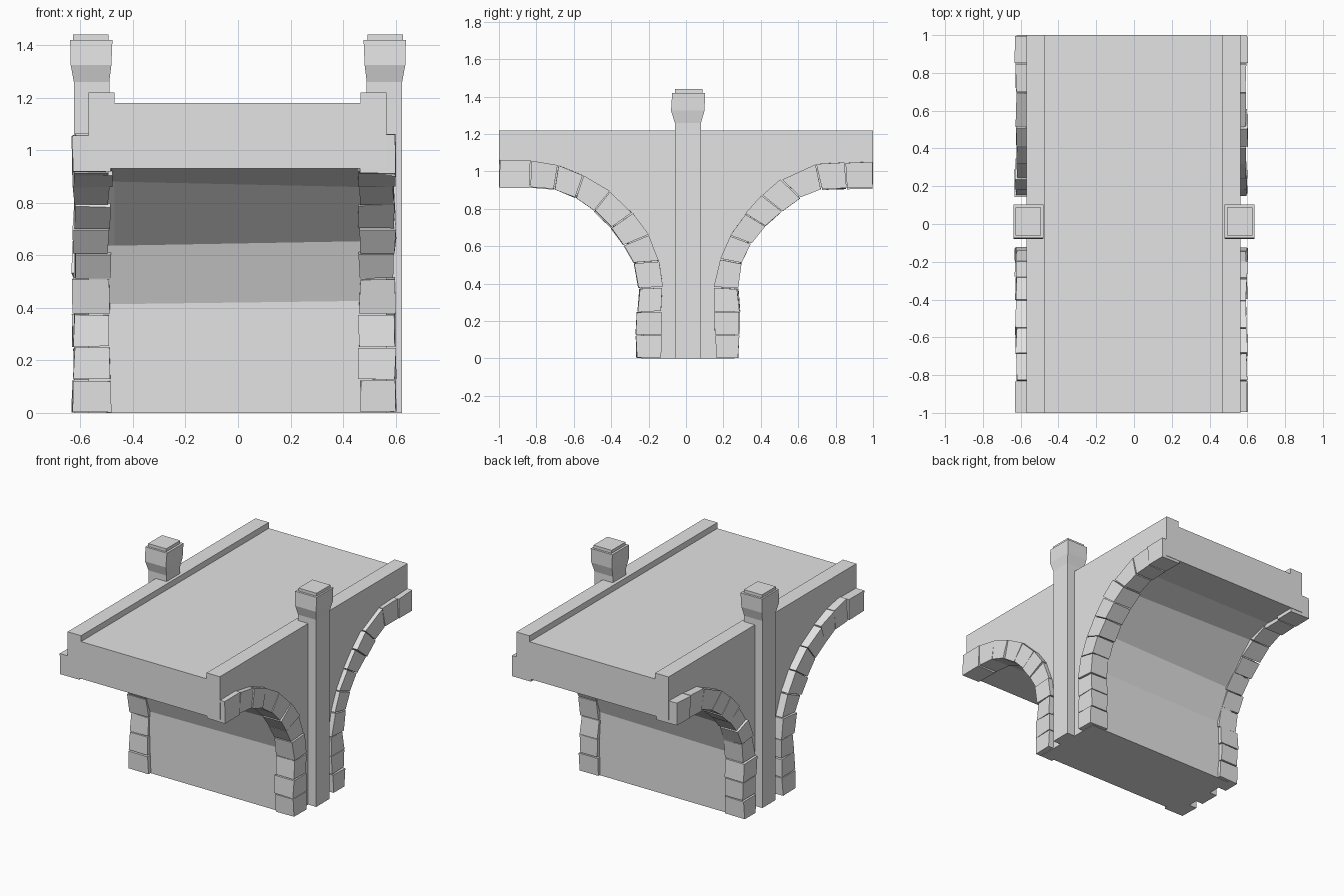
import bpy, bmesh, random
from mathutils import Vector

random.seed(4)
cube = bpy.data.objects.get("Cube")
if cube:
    bpy.data.objects.remove(cube, do_unlink=True)

stone_grey = bpy.data.materials.new("stone_grey")
stone_grey.use_nodes = True
stone_grey.diffuse_color = (0.77, 0.77, 0.77, 1)
stone_grey.node_tree.nodes["Principled BSDF"].inputs["Base Color"].default_value = (0.77, 0.77, 0.77, 1)


def finish(bm, name):
    bmesh.ops.recalc_face_normals(bm, faces=bm.faces)
    mesh = bpy.data.meshes.new(name)
    bm.to_mesh(mesh)
    bm.free()
    mesh.materials.append(stone_grey)
    obj = bpy.data.objects.new(name, mesh)
    bpy.context.collection.objects.link(obj)
    return obj


def loft(bm, rings):
    """Skin a list of equal-length closed rings and cap both ends."""
    loops = [[bm.verts.new(p) for p in ring] for ring in rings]
    count = len(loops[0])
    for a, b in zip(loops, loops[1:]):
        for i in range(count):
            j = (i + 1) % count
            bm.faces.new((a[i], a[j], b[j], b[i]))
    bm.faces.new(loops[0])
    bm.faces.new(loops[-1])


def rectangle(x0, x1, y0, y1, z):
    return [(x0, y0, z), (x1, y0, z), (x1, y1, z), (x0, y1, z)]


# Deck, pier and faceted vault as one profile: y, z and sideways tilt of each fold
vault = [(0.25, 0, 0), (0.25, 0.42, 0.013), (0.332, 0.645, 0.018),
         (0.57, 0.87, -0.022), (0.74, 0.93, 0), (1, 0.93, 0)]


def body_section(x):
    half = [(y, z + tilt * x) for y, z, tilt in vault] + [(1, 1.18)]
    outline = half + [(-y, z) for y, z in reversed(half)]
    return [(x, y + 0.01 if abs(y) < 1 else y, z) for y, z in outline]


bm = bmesh.new()
loft(bm, [body_section(x) for x in (-0.57, -0.47, 0.466, 0.565)])

# Raised kerbs, pulled up from the outer strips of the deck
strips = [f for f in bm.faces
          if min(v.co.z for v in f.verts) > 1.1 and abs(f.calc_center_median().x) > 0.4]
pulled = bmesh.ops.extrude_face_region(bm, geom=strips)["geom"]
bmesh.ops.translate(bm, vec=(0, 0, 0.04),
                    verts=[g for g in pulled if isinstance(g, bmesh.types.BMVert)])
finish(bm, "bridge_body")

# Posts with flared caps and a small lid: outer x, inner x, y range and height
post_rings = [
    (0.625, 0.49, -0.06, 0.08, 0),
    (0.625, 0.49, -0.06, 0.08, 1.26),
    (0.637, 0.482, -0.08, 0.099, 1.325),
    (0.639, 0.478, -0.074, 0.102, 1.42),
    (0.628, 0.493, -0.06, 0.088, 1.42),
    (0.628, 0.493, -0.06, 0.088, 1.44),
]
for side, name in ((-1, "right_post"), (1, "left_post")):
    bm = bmesh.new()
    loft(bm, [rectangle(side * a, side * b, c, d, z) for a, b, c, d, z in post_rings])
    finish(bm, name)

# Joint lines of the arch stones, as (inner y, inner z, outer y, outer z)
back_joints = [
    (0.28, 0, 0.16, 0), (0.285, 0.125, 0.155, 0.125), (0.285, 0.25, 0.15, 0.25),
    (0.275, 0.375, 0.15, 0.38), (0.295, 0.51, 0.185, 0.53), (0.345, 0.615, 0.24, 0.655),
    (0.42, 0.71, 0.32, 0.77), (0.51, 0.79, 0.41, 0.87), (0.61, 0.86, 0.51, 0.955),
    (0.725, 0.905, 0.695, 1.04), (0.86, 0.91, 0.85, 1.05), (1, 0.91, 1, 1.055),
]
front_joints = [
    (0.26, 0, 0.135, 0), (0.265, 0.125, 0.13, 0.125), (0.26, 0.25, 0.13, 0.25),
    (0.25, 0.375, 0.125, 0.38), (0.275, 0.51, 0.145, 0.52), (0.33, 0.605, 0.2, 0.66),
    (0.4, 0.7, 0.285, 0.78), (0.49, 0.79, 0.405, 0.895), (0.59, 0.86, 0.55, 0.98),
    (0.705, 0.905, 0.685, 1.035), (0.835, 0.915, 0.83, 1.06), (1, 0.915, 1, 1.06),
]


def arch_stones(name, joints, y_sign, x0, x1):
    """Row of slightly irregular blocks, with thin gaps at the joints."""
    bm = bmesh.new()
    for k, (a, b) in enumerate(zip(joints, joints[1:])):
        corners = [Vector(a[:2]), Vector(b[:2]), Vector(b[2:]), Vector(a[2:])]
        grow = random.uniform(-0.002, 0.006)
        rings = []
        for x in (x0 + random.uniform(-0.006, 0.006), x1 + random.uniform(-0.006, 0.006)):
            ring = []
            for i, c in enumerate(corners):
                along = (corners[i ^ 1] - c).normalized()
                across = (c - corners[3 - i]).normalized()
                p = c + along * random.uniform(0.001, 0.005)
                p += across * (grow + random.uniform(-0.003, 0.001))
                ring.append((x + random.uniform(-0.004, 0.004),
                             y_sign * min(p.x, 1), max(p.y, 0)))
            rings.append(ring)
        loft(bm, rings)
    finish(bm, name)


for side, x0, x1 in (("right", -0.626, -0.487), ("left", 0.46, 0.596)):
    arch_stones("back_" + side + "_arch_stones", back_joints, 1, x0, x1)
    arch_stones("front_" + side + "_arch_stones", front_joints, -1, x0, x1)
